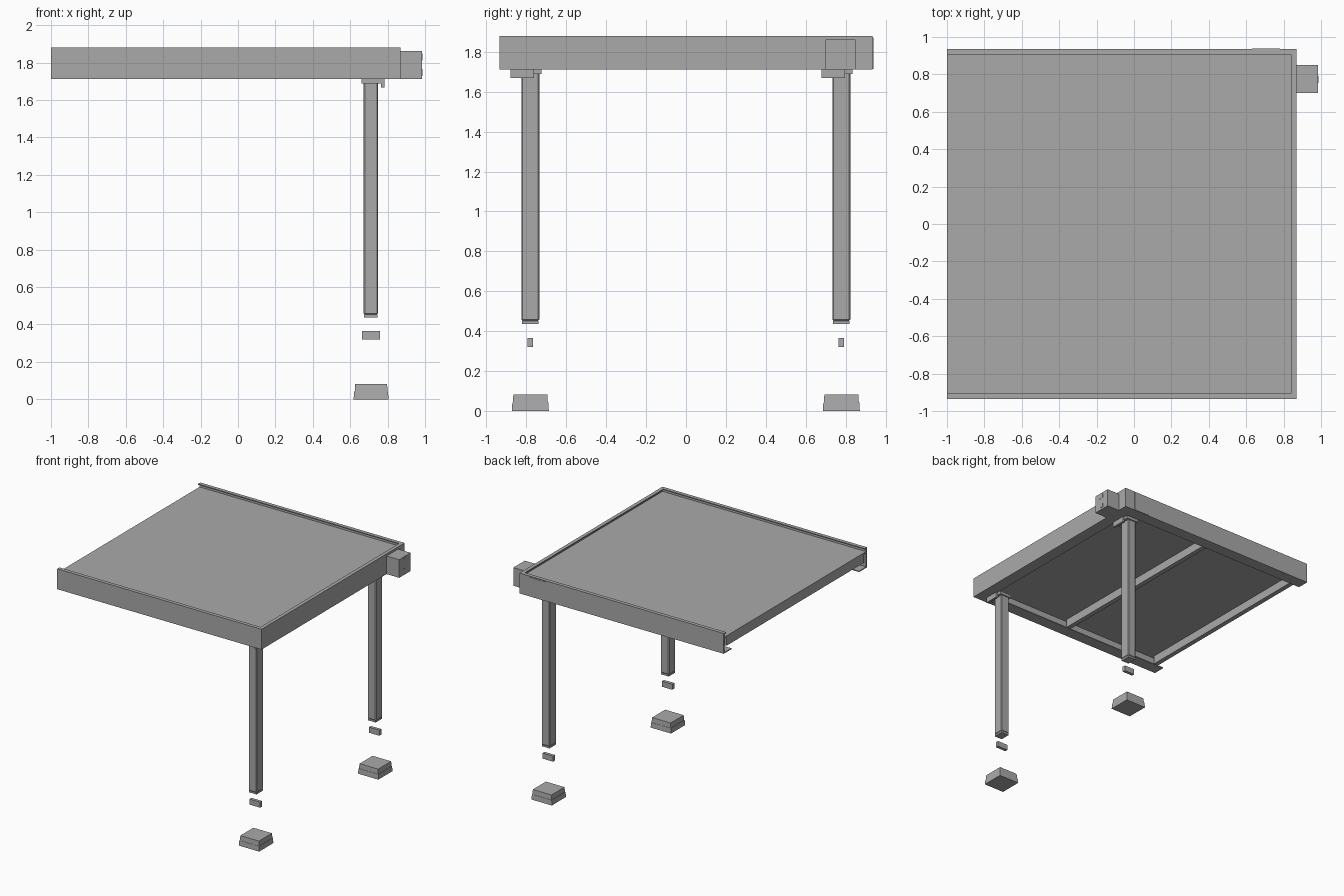
import bpy
import bmesh

cube = bpy.data.objects.get("Cube")
if cube:
    bpy.data.objects.remove(cube, do_unlink=True)

grey = bpy.data.materials.new("light grey")
grey.use_nodes = True
grey.diffuse_color = (0.4, 0.4, 0.4, 1)
grey.node_tree.nodes["Principled BSDF"].inputs["Base Color"].default_value = (0.4, 0.4, 0.4, 1)


def finish(name, bm):
    bmesh.ops.recalc_face_normals(bm, faces=bm.faces)
    mesh = bpy.data.meshes.new(name)
    bm.to_mesh(mesh)
    bm.free()
    mesh.materials.append(grey)
    obj = bpy.data.objects.new(name, mesh)
    bpy.context.collection.objects.link(obj)
    return obj


def box(name, x, y, z, taper=0.0, bevel=0.0):
    """Box between the given ranges; taper draws the top in on each side."""
    bm = bmesh.new()
    bmesh.ops.create_cube(bm, size=1)
    for v in bm.verts:
        top = v.co.z > 0
        sx, sy = v.co.x * 2, v.co.y * 2
        v.co.x = x[v.co.x > 0] - (sx * taper if top else 0)
        v.co.y = y[v.co.y > 0] - (sy * taper if top else 0)
        v.co.z = z[top]
    obj = finish(name, bm)
    if bevel:
        mod = obj.modifiers.new("edge", "BEVEL")
        mod.width = bevel
        mod.segments = 1
    return obj


def channel(name, place, start, end):
    """Sweep the C section; place maps (inset, z, along) to a position."""
    lip, flange, t = 0.03, 0.10, 0.008
    low, high = 1.712, 1.88
    section = [(0, low), (flange, low), (flange, low + t), (t, low + t),
               (t, high - t), (lip, high - t), (lip, high), (0, high)]
    bm = bmesh.new()
    # Mitred corners where an end meets a neighbouring channel
    rings = [[bm.verts.new(place(i, z, fn(i))) for i, z in section]
             for fn in (start, end)]
    a, b = rings
    n = len(section)
    for k in range(n):
        j = (k + 1) % n
        bm.faces.new((a[k], a[j], b[j], b[k]))
    bm.faces.new(a)
    bm.faces.new(b)
    return finish(name, bm)


# Perimeter channels, open on the -x side
LEFT, RIGHT, SIDE = -1.0, 0.87, 0.935
for side, name in ((-1, "front_beam"), (1, "back_beam")):
    channel(name, lambda i, z, a, s=side: (a, s * (SIDE - i), z),
            lambda i: LEFT, lambda i: RIGHT - i)
channel("side_beam", lambda i, z, a: (RIGHT - i, a, z),
        lambda i: -SIDE + i, lambda i: SIDE - i)

# Roof sheet and the joists that carry it
box("roof_panel", (LEFT, 0.862), (-0.925, 0.925), (1.835, 1.847))
for name, x in (("end_joist", -0.98), ("middle_joist", -0.08)):
    box(name, (x - 0.02, x + 0.02), (-0.9, 0.9), (1.765, 1.835))

# Cover plates on the back corner
box("back_cover_plate", (0.63, 0.78), (0.93, 0.939), (1.714, 1.872))
box("back_inner_plate", (0.63, 0.78), (0.903, 0.909), (1.72, 1.835))
box("side_inner_plate", (0.828, 0.834), (0.70, 0.855), (1.72, 1.835))

# Junction box with two square sockets
box("junction_box", (0.87, 0.985), (0.70, 0.85), (1.712, 1.862))
for name, z in (("lower_socket", 1.747), ("upper_socket", 1.83)):
    box(name, (0.984, 0.987), (0.755, 0.79), (z - 0.018, z + 0.018))

# Posts, their brackets, connectors and footings
for name, y in (("front", -0.78), ("back", 0.778)):
    box(name + "_post", (0.672, 0.748), (y - 0.045, y + 0.045), (0.452, 1.712), bevel=0.006)
    box(name + "_post_cap", (0.675, 0.745), (y - 0.042, y + 0.042), (0.437, 0.452))
    box(name + "_head_plate", (0.66, 0.77), (y - 0.095, y + 0.056), (1.688, 1.712))
    box(name + "_head_bracket", (0.765, 0.783), (y - 0.1, y + 0.018), (1.668, 1.712))
    box(name + "_connector", (0.662, 0.758), (y - 0.013, y + 0.013), (0.32, 0.366))
    box(name + "_footing_base", (0.618, 0.805), (y - 0.093, y + 0.093), (0, 0.042), taper=0.003)
    box(name + "_footing_top", (0.624, 0.80), (y - 0.088, y + 0.088), (0.042, 0.082), taper=0.003)
